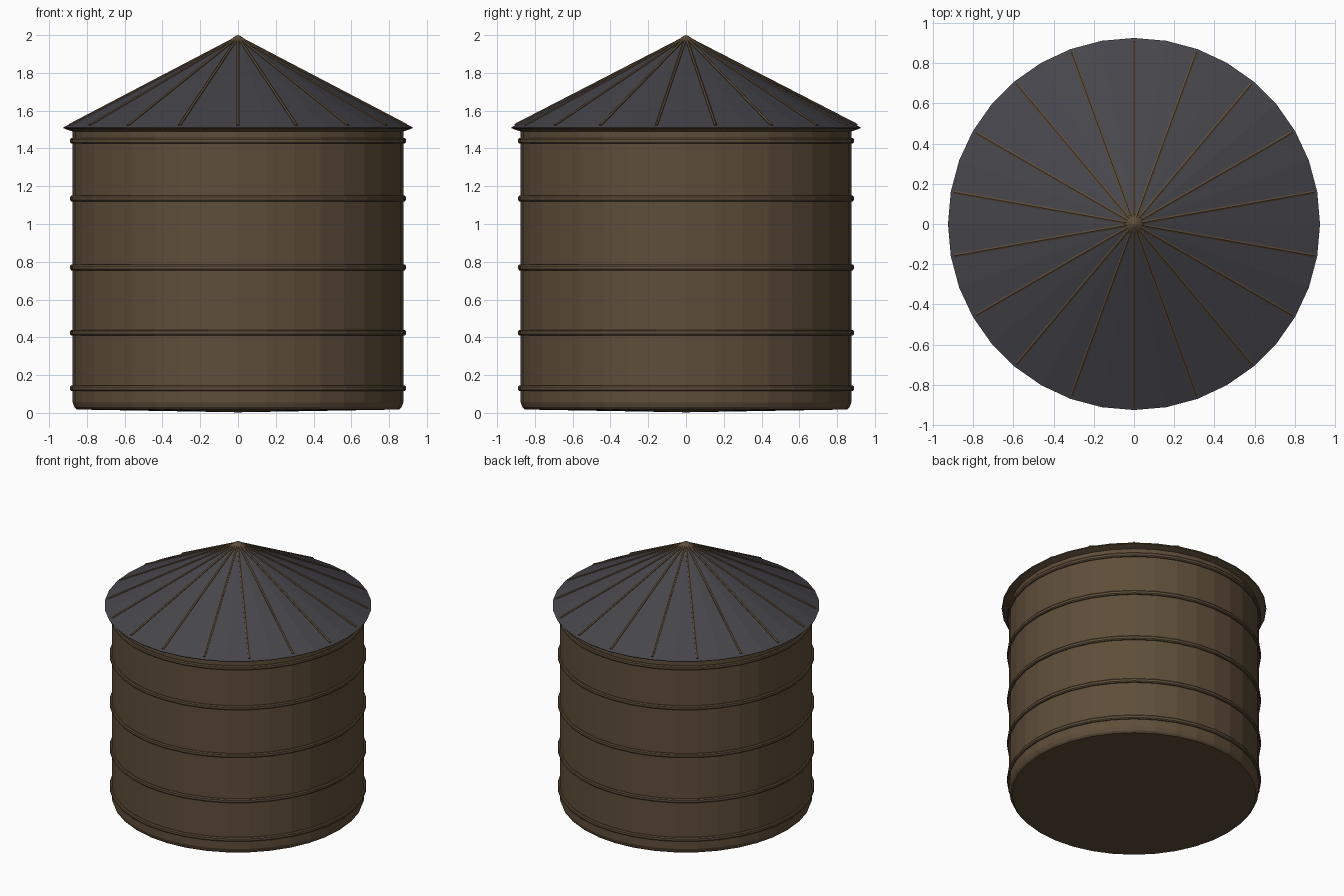
import bpy, bmesh
from math import pi, sin, cos
from mathutils import Vector, Matrix

cube = bpy.data.objects.get("Cube")
if cube:
    bpy.data.objects.remove(cube, do_unlink=True)

SIDES = 36
RIBS = 18


def material(name, rgb):
    mat = bpy.data.materials.new(name)
    mat.use_nodes = True
    mat.diffuse_color = (*rgb, 1)
    mat.node_tree.nodes["Principled BSDF"].inputs["Base Color"].default_value = (*rgb, 1)
    return mat


BROWN = material("weathered brown", (0.114, 0.076, 0.042))
SLATE = material("slate grey", (0.061, 0.060, 0.071))


def finish(name, bm, mat):
    bmesh.ops.recalc_face_normals(bm, faces=bm.faces)
    mesh = bpy.data.meshes.new(name)
    bm.to_mesh(mesh)
    bm.free()
    mesh.materials.append(mat)
    obj = bpy.data.objects.new(name, mesh)
    bpy.context.collection.objects.link(obj)
    return obj


def lathe(name, profile, mat, sides=SIDES, closed=False):
    """Spin a (radius, height) profile around the vertical axis."""
    bm = bmesh.new()
    verts = [bm.verts.new((r, 0, z)) for r, z in profile]
    pairs = list(zip(verts, verts[1:]))
    if closed:
        pairs.append((verts[-1], verts[0]))
    edges = [bm.edges.new(p) for p in pairs]
    bmesh.ops.spin(bm, geom=verts + edges, axis=(0, 0, 1), cent=(0, 0, 0),
                   angle=2 * pi, steps=sides, use_duplicate=False)
    bmesh.ops.remove_doubles(bm, verts=bm.verts, dist=0.0005)
    return finish(name, bm, mat)


# Tank wall with chamfered foot and shallow conical bottom
lathe("tank_body", [(0, 0.003), (0.853, 0.018), (0.866, 0.03), (0.875, 0.055),
                    (0.875, 1.495)], BROWN)

# Hoops around the wall
for i, z in enumerate((0.13, 0.425, 0.77, 1.135, 1.44)):
    lathe(f"hoop_{i + 1}", [(0.87, z - 0.015), (0.883, z - 0.015), (0.889, z - 0.008),
                            (0.889, z + 0.008), (0.883, z + 0.015), (0.87, z + 0.015)],
          BROWN, closed=True)

# Conical roof and the soffit under its eave
EAVE = Vector((0.925, 0, 1.511))
PEAK = Vector((0, 0, 1.988))
lathe("roof", [(EAVE.x, EAVE.z), (0, PEAK.z)], SLATE)
lathe("roof_soffit", [(EAVE.x, EAVE.z), (0.922, 1.506), (0.87, 1.488)], BROWN)

# Radial roof ribs, six-sided rods half sunk in the roof
slope = PEAK - EAVE
start, end = EAVE + slope * 0.022, EAVE + slope * 0.99
bm = bmesh.new()
for i in range(RIBS):
    turn = Matrix.Rotation(pi / 2 + i * 2 * pi / RIBS, 4, 'Z')
    align = slope.to_track_quat('Z', 'Y').to_matrix().to_4x4()
    bmesh.ops.create_cone(bm, cap_ends=True, segments=6, radius1=0.009, radius2=0.009,
                          depth=(end - start).length,
                          matrix=turn @ Matrix.Translation((start + end) / 2) @ align)
finish("roof_ribs", bm, BROWN)

# Small cap at the peak
lathe("roof_cap", [(0.05, 1.958), (0.046, 1.972), (0.015, 1.994), (0, 2.0)], BROWN, sides=12)
